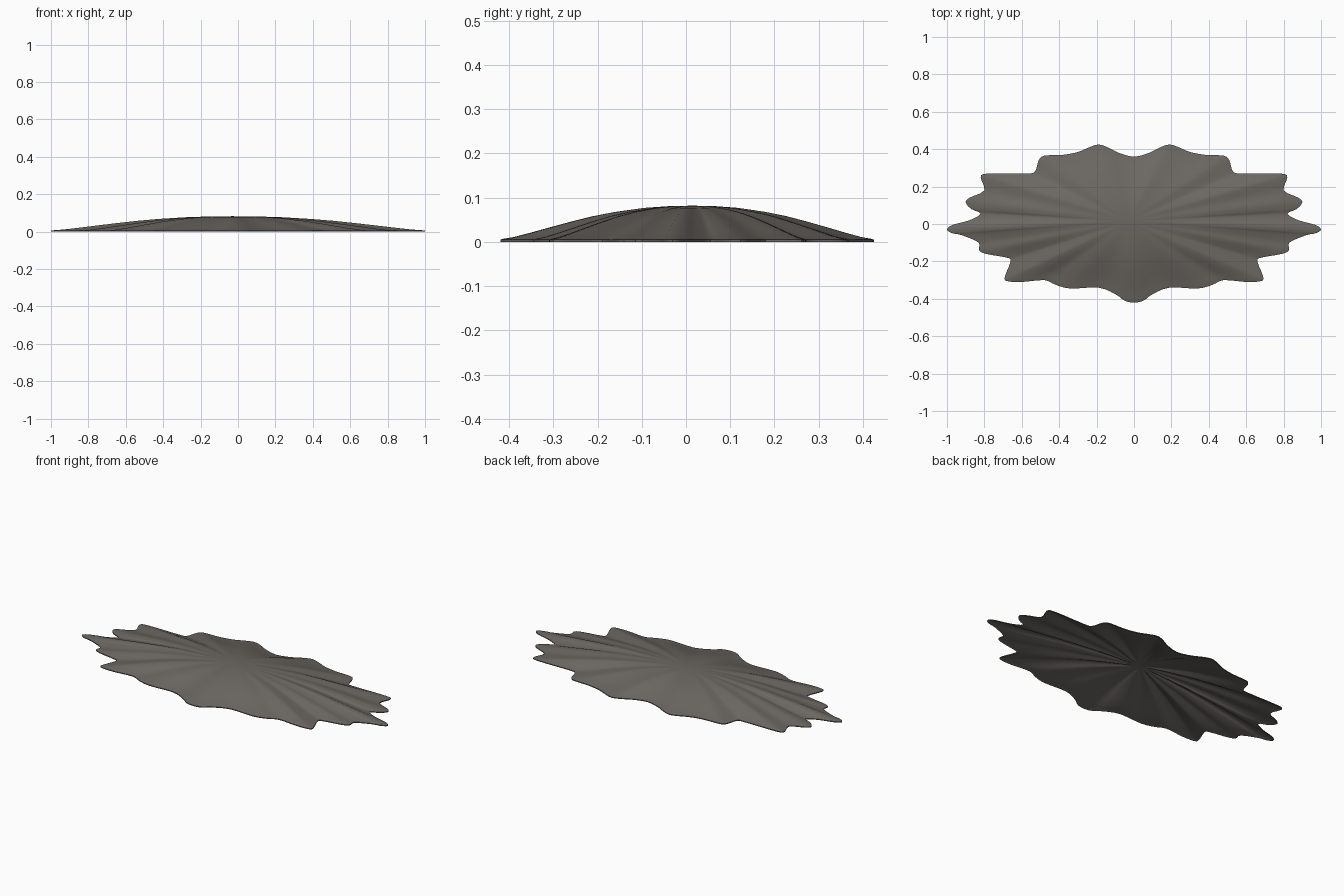
import bpy
import bmesh
from mathutils import Vector

cube = bpy.data.objects.get("Cube")
if cube:
    bpy.data.objects.remove(cube, do_unlink=True)


def flat_material(name, colour):
    material = bpy.data.materials.new(name)
    material.use_nodes = True
    material.diffuse_color = colour
    shader = material.node_tree.nodes["Principled BSDF"]
    shader.inputs["Base Color"].default_value = colour
    shader.inputs["Roughness"].default_value = 0.8
    return material


def smooth_closed_path(points, steps):
    """Catmull-Rom curve through a closed loop of points."""
    path = []
    count = len(points)
    for i in range(count):
        a, b, c, d = (points[(i + k) % count] for k in (-1, 0, 1, 2))
        for step in range(steps):
            t = step / steps
            path.append(b + t / 2 * ((c - a) + t * (2 * a - 5 * b + 4 * c - d
                                     + t * (3 * (b - c) + d - a))))
    return path


# Left half of the scalloped rim, from the back middle to the front middle
half_rim = [
    (0, .36), (.08, .38), (.14, .41), (.19, .425), (.24, .41), (.3, .385),
    (.38, .37), (.48, .365), (.51, .34), (.53, .28), (.58, .27), (.78, .27),
    (.82, .25), (.8, .18), (.88, .14), (.9, .115), (.87, .08), (.82, .055),
    (.88, .02), (.97, -.005), (1, -.03), (.97, -.05), (.92, -.06), (.83, -.1),
    (.83, -.14), (.79, -.16), (.68, -.18), (.66, -.2), (.69, -.28), (.68, -.305),
    (.6, -.31), (.48, -.3), (.42, -.325), (.34, -.345), (.19, -.34), (.1, -.375),
    (.05, -.41), (0, -.42),
]
left = [Vector(p) for p in half_rim]
right = [Vector((-p.x, p.y)) for p in reversed(left[1:-1])]
rim = smooth_closed_path(left + right, 3)

# Dome profile: share of the way to the rim, and height of the upper skin
profile = [(.12, .081), (.25, .077), (.4, .068), (.52, .058), (.64, .045),
           (.75, .032), (.85, .02), (.93, .011), (.985, .007), (1, .005)]
apex = Vector((-.03, .015))
peak = .082
skin = .004
groove = .012


def upper_height(point, share, height):
    return height


def lower_height(point, share, height):
    """Thin skin at the ridges, thicker where the rim dips inwards."""
    dip = 1 - min(1, Vector((point.x, point.y / .42)).length)
    return max(0, height - skin - groove * dip / .17 * 4 * share * (1 - share))


def add_skin(bm, height_rule, top_height):
    """Dome skin whose rings shrink from the rim to the apex."""
    rings = []
    for share, height in profile:
        ring = []
        for point in rim:
            p = apex.lerp(point, share)
            ring.append(bm.verts.new((p.x, p.y, height_rule(point, share, height))))
        rings.append(ring)
    top = bm.verts.new((apex.x, apex.y, top_height))
    for i in range(len(rim)):
        j = (i + 1) % len(rim)
        bm.faces.new((top, rings[0][i], rings[0][j]))
        for inner, outer in zip(rings, rings[1:]):
            bm.faces.new((inner[i], outer[i], outer[j], inner[j]))
    return rings[-1]


# Pleated hollow shell: upper and lower skins joined by a narrow rim wall
bm = bmesh.new()
upper_edge = add_skin(bm, upper_height, peak)
lower_edge = add_skin(bm, lower_height, peak - skin)
for vert in lower_edge:
    vert.co.z = 0
for i in range(len(rim)):
    j = (i + 1) % len(rim)
    bm.faces.new((upper_edge[i], lower_edge[i], lower_edge[j], upper_edge[j]))
bmesh.ops.recalc_face_normals(bm, faces=bm.faces)

mesh = bpy.data.meshes.new("pleated_shell")
bm.to_mesh(mesh)
bm.free()
mesh.materials.append(flat_material("warm_grey", (.15, .137, .122, 1)))
shell = bpy.data.objects.new("pleated_shell", mesh)
bpy.context.collection.objects.link(shell)

bpy.ops.object.select_all(action="DESELECT")
shell.select_set(True)
bpy.context.view_layer.objects.active = shell
bpy.ops.object.shade_smooth_by_angle()
